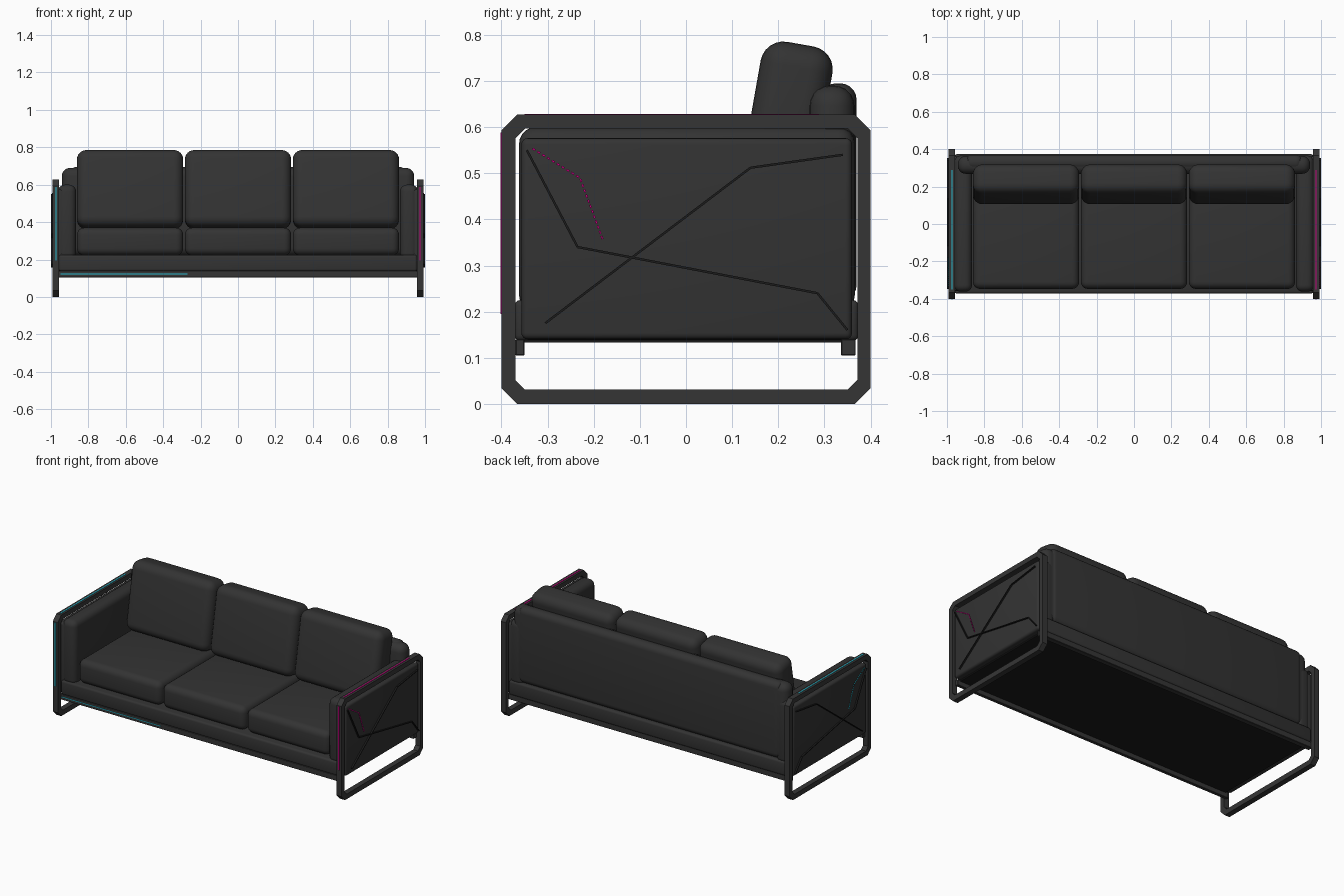
import bpy, bmesh, math
from mathutils import Matrix, Vector

if "Cube" in bpy.data.objects:
    bpy.data.objects.remove(bpy.data.objects["Cube"])


def material(name, rgb):
    m = bpy.data.materials.new(name)
    m.diffuse_color = (*rgb, 1)
    m.use_nodes = True
    m.node_tree.nodes["Principled BSDF"].inputs["Base Color"].default_value = m.diffuse_color
    return m


LEATHER = material("charcoal upholstery", (0.033, 0.033, 0.033))
METAL = material("dark metal", (0.036, 0.036, 0.036))
BLACK = material("black trim", (0.011, 0.011, 0.011))
CYAN = material("cyan", (0.02, 0.55, 0.7))
MAGENTA = material("magenta", (0.6, 0.0, 0.22))


def finish(name, bm, mat):
    bmesh.ops.recalc_face_normals(bm, faces=bm.faces[:])
    mesh = bpy.data.meshes.new(name)
    bm.to_mesh(mesh)
    bm.free()
    mesh.materials.append(mat)
    obj = bpy.data.objects.new(name, mesh)
    bpy.context.collection.objects.link(obj)
    bpy.context.view_layer.objects.active = obj
    for o in bpy.context.selected_objects:
        o.select_set(False)
    obj.select_set(True)
    bpy.ops.object.shade_smooth_by_angle(angle=math.radians(35))
    return obj


def rounded_box(name, lo, hi, radius, mat, segments=5, tilt=0):
    """Box from corner lo to corner hi with rounded edges, tilted about x."""
    lo, hi = Vector(lo), Vector(hi)
    bm = bmesh.new()
    bmesh.ops.create_cube(bm, size=1, matrix=Matrix.Diagonal((*(hi - lo), 1)))
    if radius:
        bmesh.ops.bevel(bm, geom=bm.edges[:], offset=radius, segments=segments,
                        profile=0.5, affect='EDGES')
    bmesh.ops.transform(bm, verts=bm.verts[:], matrix=Matrix.Translation(
        (lo + hi) / 2) @ Matrix.Rotation(tilt, 4, 'X'))
    return finish(name, bm, mat)


def strip(name, points, width, depth, mat, dash=0):
    """Thin plates following points; dash > 0 breaks them into pieces."""
    bm = bmesh.new()
    for a, b in zip(points, points[1:]):
        a, b = Vector(a), Vector(b)
        run = b - a
        count = max(1, round(run.length / (2 * dash))) if dash else 1
        piece = run.length / count * (0.6 if dash else 1)
        for i in range(count):
            mid = a + run * ((i + 0.5) / count)
            rot = run.to_track_quat('Z', 'X').to_matrix().to_4x4()
            # keep the plate's thin direction along x
            if abs(run.x) < 1e-6:
                rot = Matrix.Rotation(math.atan2(-run.y, run.z), 4, 'X')
            bmesh.ops.create_cube(bm, size=1, matrix=Matrix.Translation(mid) @ rot
                                  @ Matrix.Diagonal((depth, width, piece, 1)))
    return finish(name, bm, mat)


def chamfered(y0, y1, z0, z1, c):
    return [(y0 + c, z0), (y1 - c, z0), (y1, z0 + c), (y1, z1 - c),
            (y1 - c, z1), (y0 + c, z1), (y0, z1 - c), (y0, z0 + c)]


def side_frame(name, x0, x1):
    """Closed sled frame with cut corners."""
    bm = bmesh.new()
    outer = chamfered(-0.4, 0.4, 0, 0.627, 0.034)
    inner = chamfered(-0.37, 0.372, 0.031, 0.597, 0.021)
    rings = [[bm.verts.new((x, y, z)) for y, z in loop]
             for loop, x in ((outer, x0), (outer, x1), (inner, x1), (inner, x0))]
    for r in range(4):
        a, b = rings[r], rings[(r + 1) % 4]
        for i in range(8):
            j = (i + 1) % 8
            bm.faces.new((a[i], a[j], b[j], b[i]))
    return finish(name, bm, METAL)


# base platform and the rails beneath it
rounded_box("base", (-0.957, -0.372, 0.137), (0.957, 0.374, 0.225), 0.012, LEATHER, 3)
rounded_box("front_rail", (-0.97, -0.37, 0.105), (0.97, -0.35, 0.14), 0.002, METAL, 1)
rounded_box("back_rail", (-0.97, 0.336, 0.105), (0.97, 0.368, 0.14), 0.002, METAL, 1)
rounded_box("base_underside", (-0.95, -0.35, 0.133), (0.95, 0.336, 0.139), 0, BLACK)

# backrest and its rear panel
rounded_box("backrest", (-0.942, 0.268, 0.22), (0.942, 0.365, 0.69), 0.044, LEATHER)
rounded_box("backrest_panel", (-0.9, 0.29, 0.222), (0.9, 0.37, 0.695), 0.036, LEATHER)

# three seat cushions and three leaning back cushions
for i, label in enumerate(("left", "middle", "right")):
    x = (i - 1) * 0.577
    rounded_box(f"{label}_seat_cushion", (x - 0.284, -0.347, 0.222),
                (x + 0.284, 0.27, 0.37), 0.038, LEATHER)
    rounded_box(f"{label}_back_cushion", (x - 0.284, 0.133, 0.365),
                (x + 0.284, 0.291, 0.783), 0.05, LEATHER, 6, math.radians(-10))

for s, label, glow in ((-1, "left", CYAN), (1, "right", MAGENTA)):
    def span(a, b):
        return sorted((s * a, s * b))

    # arm cushion, outer panel and sled frame
    x0, x1 = span(0.866, 0.962)
    rounded_box(f"{label}_arm", (x0, -0.362, 0.2), (x1, 0.366, 0.6), 0.036, LEATHER)
    x0, x1 = span(0.93, 0.99)
    rounded_box(f"{label}_arm_panel", (x0, -0.357, 0.14), (x1, 0.36, 0.576),
                0.014, LEATHER, 4)
    side_frame(f"{label}_side_frame", *span(0.957, 0.991))

    # crossing dark lines on the outer panel
    x = s * 0.9945
    for n, path in enumerate((
            [(-0.345, 0.55), (-0.235, 0.34), (0.285, 0.24), (0.35, 0.16)],
            [(-0.305, 0.175), (0.14, 0.512), (0.34, 0.54)])):
        strip(f"{label}_panel_line_{n + 1}", [(x, y, z) for y, z in path],
              0.005, 0.011, BLACK)

    # glowing dashes on the panel, frame top and frame front
    x = s * 0.991
    strip(f"{label}_panel_glow", [(x, -0.335, 0.555), (x, -0.23, 0.49),
                                  (x, -0.18, 0.355)], 0.004, 0.005, glow, 0.006)
    x = s * 0.973
    strip(f"{label}_top_glow", [(x, -0.35, 0.627), (x, 0.288, 0.627)],
          0.004, 0.007, glow)
    strip(f"{label}_front_glow", [(x, -0.4, 0.195), (x, -0.4, 0.588)],
          0.005, 0.007, glow)

# short glowing line along the front rail
rounded_box("rail_glow", (-0.95, -0.372, 0.121), (-0.27, -0.369, 0.125), 0, CYAN)
